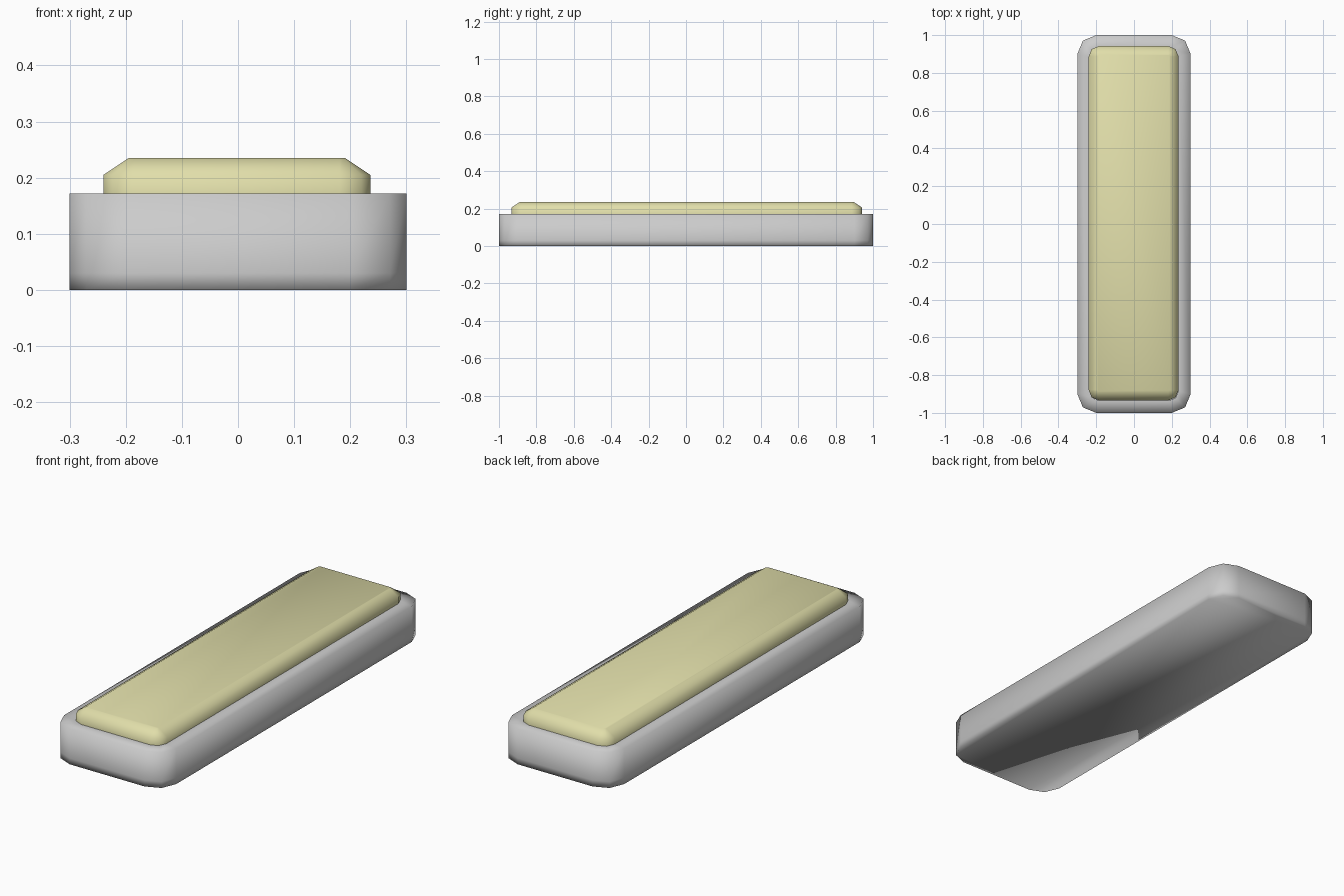
import bpy, bmesh
from math import sin, cos, pi

if "Cube" in bpy.data.objects:
    bpy.data.objects.remove(bpy.data.objects["Cube"])


def rounded_ring(hx, hy, r, z, cx=0.0, cy=0.0, seg=2):
    """Outline of a rectangle with corners rounded in a few segments."""
    pts = []
    for k, (sx, sy) in enumerate([(1, 1), (-1, 1), (-1, -1), (1, -1)]):
        for i in range(seg + 1):
            a = pi / 2 * (k + i / seg)
            pts.append((cx + sx * (hx - r) + r * cos(a),
                        cy + sy * (hy - r) + r * sin(a), z))
    return pts


def loft(name, rings, bottom=True, top=True, color=None, angle=None):
    bm = bmesh.new()
    loops = [[bm.verts.new(p) for p in ring] for ring in rings]
    n = len(loops[0])
    for a, b in zip(loops, loops[1:]):
        for i in range(n):
            j = (i + 1) % n
            bm.faces.new((a[i], a[j], b[j], b[i]))
    if bottom:
        bm.faces.new(loops[0][::-1])
    if top:
        bm.faces.new(loops[-1])
    for f in bm.faces:
        f.smooth = True
    me = bpy.data.meshes.new(name)
    bm.to_mesh(me)
    bm.free()
    ob = bpy.data.objects.new(name, me)
    bpy.context.collection.objects.link(ob)
    if color:
        mat = bpy.data.materials.new(name + "_colour")
        mat.diffuse_color = color
        mat.use_nodes = True
        mat.node_tree.nodes["Principled BSDF"].inputs["Base Color"].default_value = mat.diffuse_color
        me.materials.append(mat)
    if angle:
        me.set_sharp_from_angle(angle=angle)
    return ob


# Dark lower band, shaded softly into the underside
loft("base_foot", [rounded_ring(0.3, 1, 0.1, z) for z in (0.0, 0.03)], top=False)

# Main tray wall and flat rim
loft("base_tray", [rounded_ring(0.3, 1, 0.1, 0.03),
                   rounded_ring(0.3, 1, 0.1, 0.172),
                   rounded_ring(0.235, 0.935, 0.05, 0.172)],
     bottom=False, top=False)

# Yellow pad with chamfered top edge
loft("pad", [rounded_ring(0.238, 0.938, 0.055, 0.165, -0.002, 0.004),
             rounded_ring(0.238, 0.938, 0.055, 0.205, -0.002, 0.004),
             rounded_ring(0.193, 0.893, 0.01, 0.235, -0.002, 0.004)],
     bottom=False, color=(0.75, 0.73, 0.4, 1))
